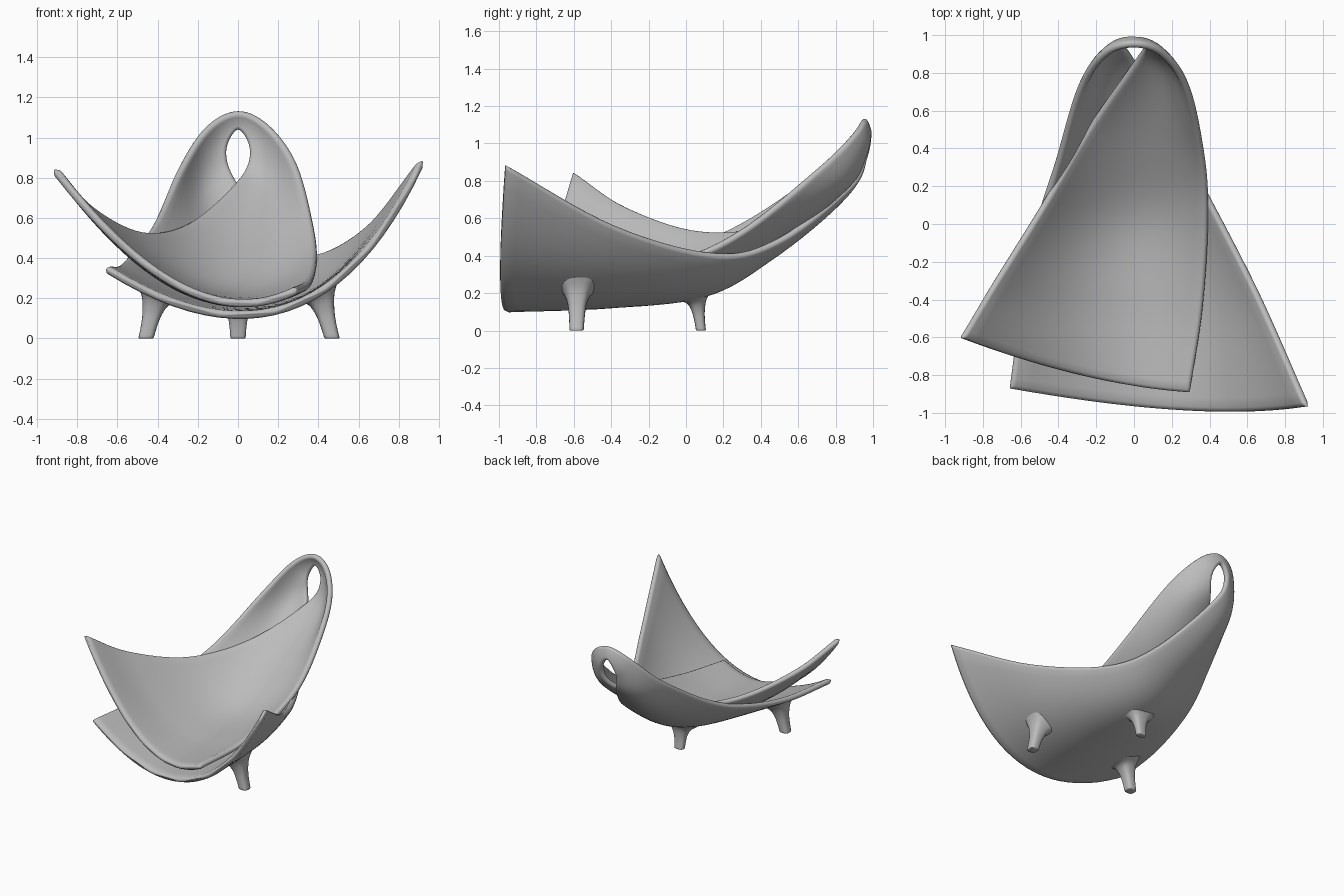
import bpy
import bmesh
import math
from mathutils import Vector

cube = bpy.data.objects.get("Cube")
if cube:
    bpy.data.objects.remove(cube)

grey = bpy.data.materials.new("plain_grey")
grey.use_nodes = True
grey.diffuse_color = (0.5, 0.5, 0.5, 1)
grey.node_tree.nodes["Principled BSDF"].inputs["Base Color"].default_value = grey.diffuse_color


def spline(points, steps):
    """Smooth curve passing through every guide point."""
    pts = [Vector(p) for p in points]
    pts = [2 * pts[0] - pts[1]] + pts + [2 * pts[-1] - pts[-2]]
    out = []
    for a, b, c, d in zip(pts, pts[1:], pts[2:], pts[3:]):
        for i in range(steps):
            t = i / steps
            out.append(b + (c - a) * t / 2 + (2 * a - 5 * b + 4 * c - d) * t**2 / 2
                       + (3 * b - a - 3 * c + d) * t**3 / 2)
    return out + [pts[-2]]


def make_loft(name, rings):
    """Closed rings joined into a capped, smooth solid."""
    bm = bmesh.new()
    verts = [[bm.verts.new(p) for p in ring] for ring in rings]
    for low, high in zip(verts, verts[1:]):
        for i in range(len(low)):
            j = (i + 1) % len(low)
            bm.faces.new((low[i], low[j], high[j], high[i]))
    bm.faces.new(verts[0])
    bm.faces.new(verts[-1])
    bmesh.ops.recalc_face_normals(bm, faces=bm.faces)
    mesh = bpy.data.meshes.new(name)
    bm.to_mesh(mesh)
    bm.free()
    obj = bpy.data.objects.new(name, mesh)
    bpy.context.collection.objects.link(obj)
    mesh.materials.append(grey)
    mesh.shade_smooth()
    return obj


# Guide curves of the folded ribbon: upper leaf, loop at the back, lower leaf
outer_edge = [(.29, -.89, .24), (.36, -.45, .28), (.39, 0, .39), (.375, .33, .555),
              (.29, .7, .865), (.16, .89, 1.05), (0, .945, 1.13), (-.16, .89, 1.05),
              (-.29, .7, .85), (-.415, .32, .585), (-.52, 0, .45), (-.6, -.42, .36),
              (-.66, -.87, .35)]
belly_line = [(-.28, -.8, .255), (-.195, -.41, .215), (-.06, .02, .235), (.07, .4, .435),
              (.17, .79, .75), (.125, .93, .98), (0, .965, 1.085), (-.125, .935, .97),
              (-.18, .8, .715), (-.1, .42, .395), (0, .08, .195), (.15, -.42, .145),
              (.25, -.985, .155)]
inner_edge = [(-.92, -.6, .85), (-.75, -.32, .66), (-.5, .08, .53), (-.25, .5, .57),
              (0, .86, .79), (.06, .95, .93), (0, .975, 1.04), (-.06, .955, .93),
              (0, .875, .775), (.2, .51, .49), (.385, .16, .41), (.66, -.38, .56),
              (.92, -.965, .89)]

# Ribbon bowl: parabolic cross-sections strung between the guides
across = 24
rim = 0.02
rows = []
for a, b, c in zip(*(spline(g, 8) for g in (outer_edge, belly_line, inner_edge))):
    inset = rim / ((b - a).length + (c - b).length)
    row = []
    for i in range(across + 1):
        t = inset + (1 - 2 * inset) * i / across
        row.append(a * (1 - 2 * t) * (1 - t) + b * 4 * t * (1 - t) + c * t * (2 * t - 1))
    rows.append(row)
for at, end, near in ((1, rows[0], rows[1]), (-1, rows[-1], rows[-2])):
    rows.insert(at, [p.lerp(q, .3) for p, q in zip(end, near)])

# Give the ribbon thickness, with a half-round rim and softened ends
rings = []
last = len(rows) - 1
for k, row in enumerate(rows):
    half = 0.009 if k in (0, last) else rim
    before, after = rows[max(k - 1, 0)], rows[min(k + 1, last)]
    normals = []
    for i in range(across + 1):
        along = after[i] - before[i]
        over = row[min(i + 1, across)] - row[max(i - 1, 0)]
        normals.append(along.cross(over).normalized())
    front = [p + n * half for p, n in zip(row, normals)]
    back = [p - n * half for p, n in zip(row, normals)]

    def cap(i, inside, sign):
        out = (row[i] - row[inside]).normalized()
        arc = [math.pi * s / 6 for s in range(1, 6)]
        return [row[i] + normals[i] * sign * half * math.cos(a) + out * rim * math.sin(a)
                for a in arc]

    rings.append(front + cap(across, across - 1, 1) + back[::-1] + cap(0, 1, -1))
make_loft("ribbon_bowl", rings)


# Feet: rounded-square rings that flare into the underside
def make_foot(name, base, top, outward, slope, depth):
    base, top, outward = Vector(base), Vector(top), Vector(outward)
    side = Vector((0, 0, 1)).cross(outward)
    sections = spline([(0, .038, .038), (.3, .041, .042), (.55, .049, .05),
                       (.8, .068, .072), (1, .11, .115)], 4)
    rings = []
    for t, radial, tangent in sections:
        ring = []
        for i in range(24):
            angle = math.tau * i / 24
            cs, sn = math.cos(angle), math.sin(angle)
            r = math.copysign(abs(cs)**.7, cs) * radial * depth
            s = math.copysign(abs(sn)**.7, sn) * tangent
            p = base.lerp(top, t) + outward * r + side * s
            p.z += slope * r * t * t
            ring.append(p)
        rings.append(ring)
    foot = make_loft(name, rings)
    soft = foot.modifiers.new("soft_edge", 'BEVEL')
    soft.width = 0.006
    soft.segments = 2
    soft.limit_method = 'ANGLE'
    soft.angle_limit = math.radians(50)


make_foot("left_foot", (.468, -.585, 0), (.4, -.58, .25), (1, 0, 0), .7, 1)
make_foot("right_foot", (-.458, -.585, 0), (-.4, -.58, .235), (-1, 0, 0), .55, 1)
make_foot("back_foot", (0, .08, 0), (0, .055, .185), (0, 1, 0), .35, .7)
